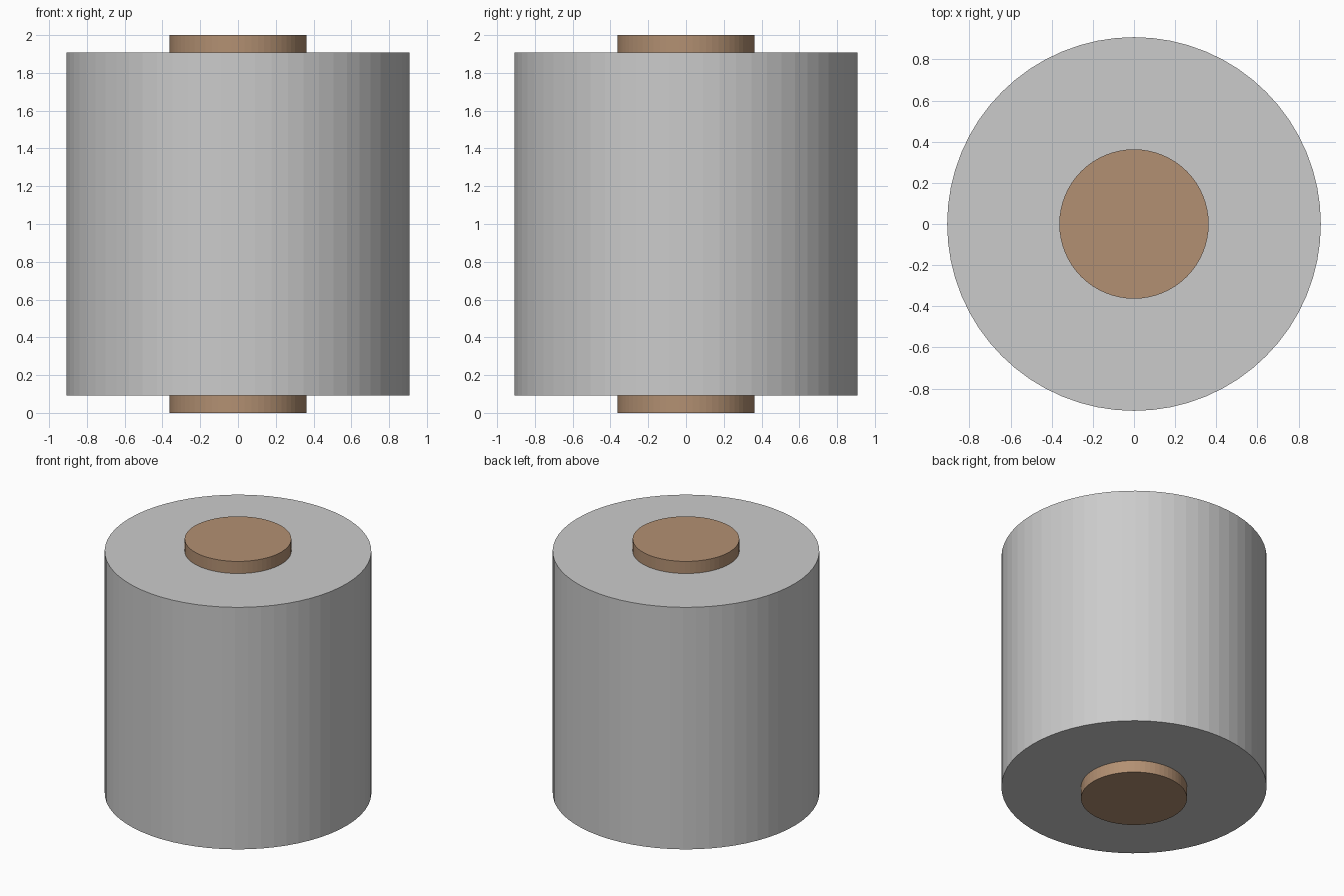
import bpy

if "Cube" in bpy.data.objects:
    bpy.data.objects.remove(bpy.data.objects["Cube"])

SIDES = 64


def cylinder(name, radius, z0, z1, color=None):
    bpy.ops.mesh.primitive_cylinder_add(
        vertices=SIDES, radius=radius, depth=z1 - z0,
        location=(0, 0, (z0 + z1) / 2))
    obj = bpy.context.object
    obj.name = name
    if color:
        mat = bpy.data.materials.new(name + "_material")
        mat.diffuse_color = color
        mat.use_nodes = True
        mat.node_tree.nodes["Principled BSDF"].inputs["Base Color"].default_value = mat.diffuse_color
        obj.data.materials.append(mat)
    return obj


# Wide grey roll, raised clear of the ground by the core
cylinder("roll", 0.908, 0.091, 1.909)

# Brown core running through the roll and out at both ends
cylinder("core", 0.363, 0.0, 2.0, (0.45, 0.28, 0.17, 1))
